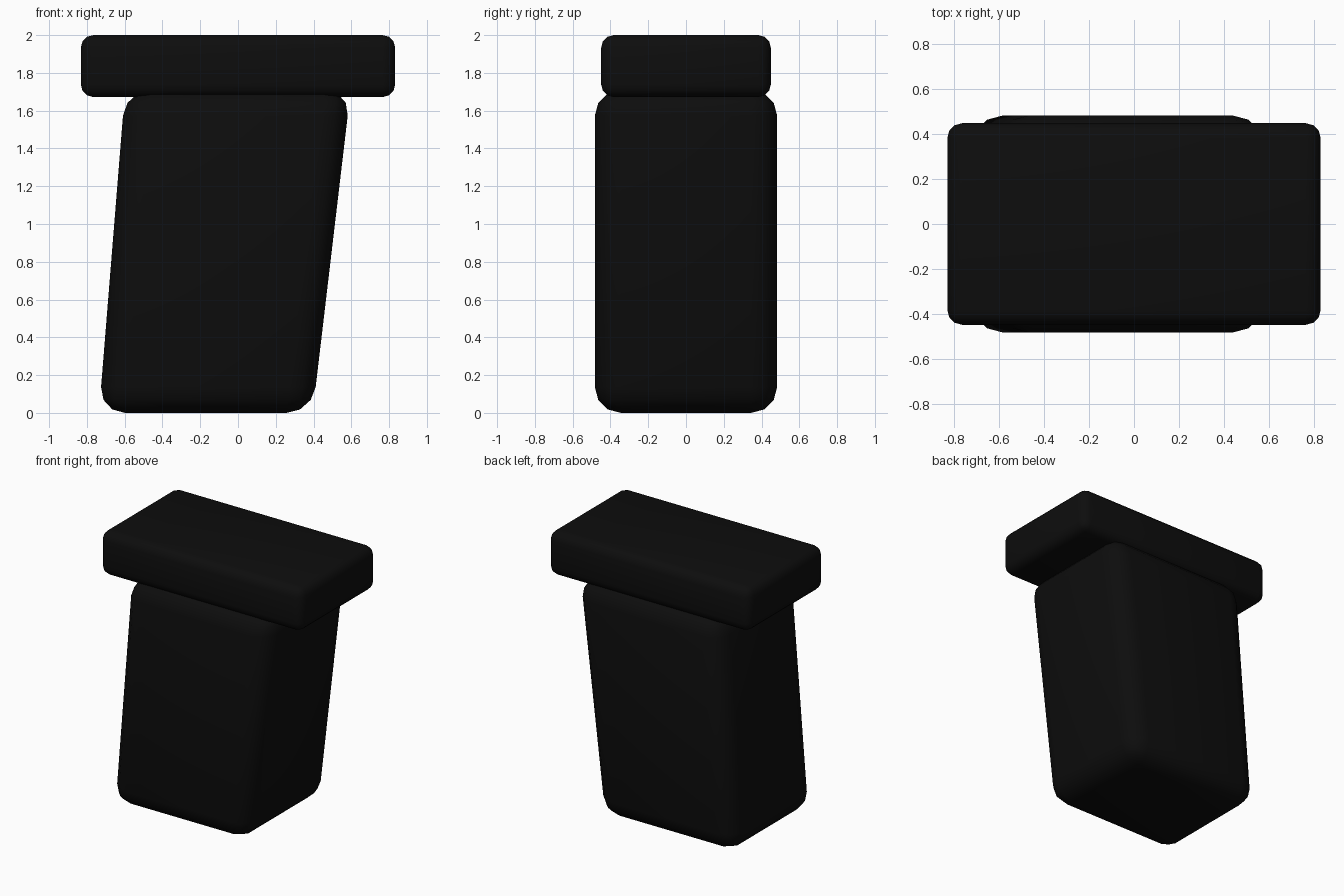
import bpy, bmesh

if "Cube" in bpy.data.objects:
    bpy.data.objects.remove(bpy.data.objects["Cube"])

black = bpy.data.materials.new("soft black")
black.diffuse_color = (0.004, 0.004, 0.004, 1)
black.use_nodes = True
black.node_tree.nodes["Principled BSDF"].inputs["Base Color"].default_value = black.diffuse_color


def rounded_block(name, bottom_x, top_x, half_y, z0, z1, radius, segments):
    """Six-sided block with its own x range at top and bottom, then bevelled."""
    bm = bmesh.new()
    bmesh.ops.create_cube(bm, size=2)
    for v in bm.verts:
        lo, hi = top_x if v.co.z > 0 else bottom_x
        v.co.x = hi if v.co.x > 0 else lo
        v.co.y *= half_y
        v.co.z = z1 if v.co.z > 0 else z0
    bmesh.ops.bevel(bm, geom=bm.edges[:], offset=radius, offset_type='OFFSET',
                    segments=segments, profile=0.5, affect='EDGES', clamp_overlap=True)
    bmesh.ops.recalc_face_normals(bm, faces=bm.faces[:])
    for f in bm.faces:
        f.smooth = True
    mesh = bpy.data.meshes.new(name)
    bm.to_mesh(mesh)
    bm.free()
    mesh.materials.append(black)
    obj = bpy.data.objects.new(name, mesh)
    bpy.context.collection.objects.link(obj)
    return obj


# Leaning, slightly flared body
rounded_block("leaning_body", (-0.736, 0.395), (-0.598, 0.597), 0.483, 0.0, 1.71, 0.138, 3)

# Wide flat cap on top
rounded_block("top_slab", (-0.832, 0.832), (-0.832, 0.832), 0.449, 1.672, 2.0, 0.066, 3)
